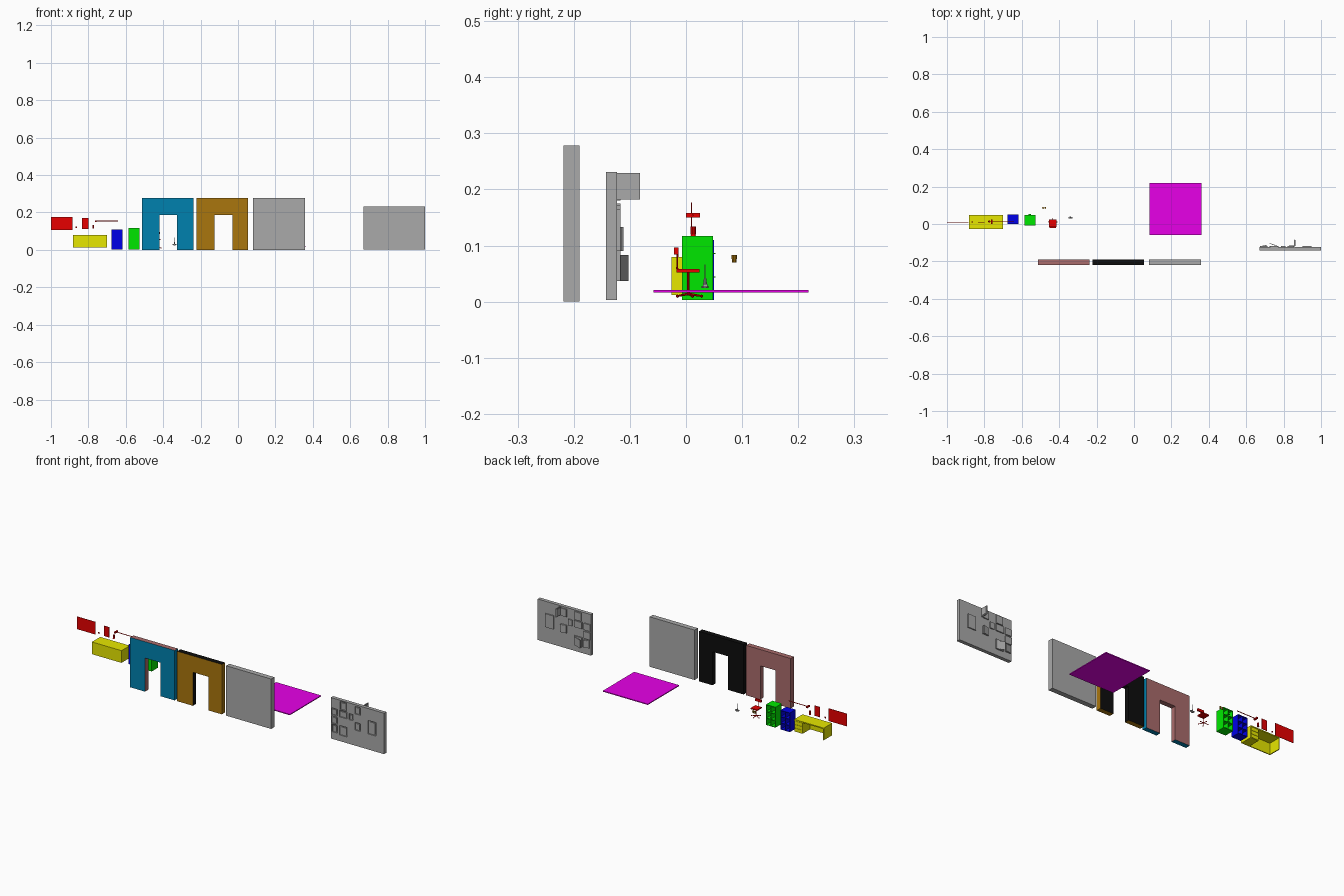
import bpy, bmesh, math
from mathutils import Vector, Matrix

old = bpy.data.objects.get("Cube")
if old:
    bpy.data.objects.remove(old, do_unlink=True)


def material(name, r, g, b):
    m = bpy.data.materials.new(name)
    m.use_nodes = True
    m.diffuse_color = (r, g, b, 1)
    m.node_tree.nodes["Principled BSDF"].inputs["Base Color"].default_value = (r, g, b, 1)
    return m


GREY = material("grey", .4, .4, .4)
TEAL = material("teal", 0, .22, .43)
OCHRE = material("ochre", .4, .18, .004)
ROSE = material("dusty rose", .4, .15, .15)
BLACK = material("black", .004, .004, .004)
MAGENTA = material("magenta", .8, 0, .8)
RED = material("red", .8, 0, 0)
YELLOW = material("yellow", .8, .8, 0)
BLUE = material("blue", 0, 0, .8)
GREEN = material("green", 0, .8, 0)


def finish(name, bm, *mats):
    bmesh.ops.recalc_face_normals(bm, faces=bm.faces)
    me = bpy.data.meshes.new(name)
    bm.to_mesh(me)
    bm.free()
    for m in mats:
        me.materials.append(m)
    ob = bpy.data.objects.new(name, me)
    bpy.context.collection.objects.link(ob)
    return ob


def add_box(bm, x, y, z, turn=0):
    """Box from (min, max) spans, optionally swung about its left edge."""
    vs = bmesh.ops.create_cube(bm, size=1)["verts"]
    for v in vs:
        v.co = Vector([s[0] + (c + .5) * (s[1] - s[0]) for s, c in zip((x, y, z), v.co)])
    if turn:
        bmesh.ops.rotate(bm, verts=vs, cent=(x[0], y[0], z[0]),
                         matrix=Matrix.Rotation(turn, 3, 'Z'))


def boxes(name, mat, *spans):
    bm = bmesh.new()
    for s in spans:
        add_box(bm, *s)
    return finish(name, bm, mat)


def rod(bm, a, b, r, r2=None, sides=10):
    a, b = Vector(a), Vector(b)
    d = b - a
    mat = Matrix.Translation((a + b) / 2) @ d.to_track_quat('Z', 'Y').to_matrix().to_4x4()
    bmesh.ops.create_cone(bm, cap_ends=True, segments=sides, radius1=r,
                          radius2=r if r2 is None else r2, depth=d.length, matrix=mat)


# Walls with doorways: painted on the front, lower and right faces
WALL_Y, WALL_H = (-.218, -.19), .278


def door_wall(name, x0, x1, d0, d1, front, back):
    bm = bmesh.new()
    door_h = .187
    outline = [(x0, 0), (d0, 0), (d0, door_h), (d1, door_h), (d1, 0), (x1, 0),
               (x1, WALL_H), (x0, WALL_H)]
    face = bm.faces.new([bm.verts.new((x, WALL_Y[0], z)) for x, z in outline])
    new = bmesh.ops.extrude_face_region(bm, geom=[face])["geom"]
    for v in new:
        if isinstance(v, bmesh.types.BMVert):
            v.co.y = WALL_Y[1]
    bmesh.ops.recalc_face_normals(bm, faces=bm.faces)
    for f in bm.faces:
        c = f.calc_center_median()
        painted = f.normal.y < -.5 or c.z < .001 or c.x > x1 - .001
        f.material_index = 0 if painted else 1
    return finish(name, bm, front, back)


door_wall("teal_door_wall", -.512, -.238, -.42, -.325, TEAL, ROSE)
door_wall("ochre_door_wall", -.222, .053, -.125, -.03, OCHRE, BLACK)
boxes("plain_wall", GREY, ((.08, .357), WALL_Y, (0, WALL_H)))
boxes("floor", MAGENTA, ((.083, .36), (-.058, .218), (.016, .021)))

# Display wall with sunken square panels, bordered by shallow rims
display = boxes("display_wall", GREY, ((.672, 1), (-.143, -.123), (.003, .231)))
panels = [(.73, .77, .18, .225), (.675, .713, .138, .175), (.725, .773, .138, .175),
          (.785, .81, .138, .172), (.82, .855, .18, .222), (.82, .855, .09, .133),
          (.68, .713, .043, .085), (.725, .773, .037, .09), (.675, .713, .09, .13),
          (.9, .95, .09, .165)]
cutter = boxes("panel_cutter", GREY, *[((a, b), (-.2, -.137), (c, d)) for a, b, c, d in panels])
cutter.hide_render = True
cutter.hide_viewport = True
cut = display.modifiers.new("recesses", 'BOOLEAN')
cut.operation, cut.solver, cut.object = 'DIFFERENCE', 'EXACT', cutter
inset = .006
boxes("inner_panels", GREY, *[((a + inset, b - inset), (-.141, -.136), (c + inset, d - inset))
                              for a, b, c, d in panels])
# Matching blocks, tilted leaves and one open leaf on the rear
boxes("rear_blocks", GREY, *[((a, b), (-.123, -.117), (c, d)) for a, b, c, d in panels])
boxes("tilted_leaves", GREY,
      ((.725, .773), (-.105, -.102), (.037, .083), -.35),
      ((.68, .713), (-.121, -.118), (.043, .083), .2),
      ((.82, .855), (-.121, -.118), (.09, .133), .2))
boxes("open_leaf", GREY, ((.857, .861), (-.123, -.082), (.182, .229)),
      ((.855, .863), (-.118, -.086), (.187, .224)))


# Bookcases open at the rear
def bookcase(name, mat, x0, x1, y0, y1, top, rows):
    t, z0 = .003, .003
    parts = [((x0, x1), (y0, y0 + t), (z0, top))]
    for x in (x0, (x0 + x1 - t) / 2, x1 - t):
        parts.append(((x, x + t), (y0, y1), (z0, top)))
    for i in range(rows + 1):
        z = z0 + (top - t - z0) * i / rows
        parts.append(((x0, x1), (y0, y1), (z, z + t)))
    boxes(name, mat, *parts)


bookcase("green_bookcase", GREEN, -.585, -.527, -.007, .048, .117, 3)
bookcase("blue_bookcase", BLUE, -.675, -.617, 0, .05, .11, 3)
boxes("green_handles", GREEN, *[((-.563, -.55), (.048, .053), (z, z + .002))
                                for z in (.043, .085)])

# Desk with a drawer pedestal
boxes("desk", YELLOW,
      ((-.882, -.7), (-.026, .047), (.074, .08)),
      ((-.882, -.7), (-.026, -.021), (.012, .08)),
      ((-.882, -.877), (-.026, .047), (.012, .08)),
      ((-.75, -.7), (-.026, .045), (.012, .08)))
boxes("desk_drawers", YELLOW, *[((-.747, -.703), (.045, .047), (z, z + .018))
                                for z in (.014, .034, .054)])

# Swivel chair facing the rear
CX, CY = -.435, .004
bm = bmesh.new()
for i in range(5):
    a = math.tau * i / 5 + .3
    tip = (CX + .024 * math.cos(a), CY + .024 * math.sin(a), .01)
    rod(bm, (CX, CY, .014), tip, .0025, .0015, 6)
    bmesh.ops.create_icosphere(bm, subdivisions=1, radius=.003,
                               matrix=Matrix.Translation(tip))
rod(bm, (CX, CY, .012), (CX, CY, .054), .002)
rod(bm, (CX, CY, .054), (CX, CY - .02, .058), .0015)
rod(bm, (CX, CY - .02, .058), (CX, CY - .019, .09), .0015)
add_box(bm, (CX - .02, CX + .02), (-.017, .024), (.052, .058))
add_box(bm, (CX - .018, CX + .018), (-.021, -.013), (.084, .097))
finish("swivel_chair", bm, RED)

# Pictures and a switch
boxes("pictures", RED,
      ((-1, -.885), (.009, .011), (.107, .177)),
      ((-.833, -.8), (.009, .011), (.113, .17)))
boxes("wall_switch", RED, ((-.869, -.862), (.009, .013), (.117, .124)))

# Small ornament
bm = bmesh.new()
rod(bm, (-.774, .013, .114), (-.774, .013, .122), .006, .003)
rod(bm, (-.774, .013, .12), (-.774, .013, .134), .005)
finish("ornament", bm, RED)

# Long thin bar with a guard plate
bm = bmesh.new()
rod(bm, (-.762, .012, .154), (-.642, .012, .154), .002, sides=8)
add_box(bm, (-.764, -.756), (0, .025), (.15, .158))
finish("wall_bar", bm, RED)

# Small lamp
bm = bmesh.new()
rod(bm, (-.34, .034, .024), (-.34, .034, .028), .006)
rod(bm, (-.34, .034, .028), (-.34, .034, .066), .001, sides=6)
rod(bm, (-.34, .034, .028), (-.34, .034, .042), .004, .002)
add_box(bm, (-.35, -.328), (.03, .038), (.026, .032))
finish("lamp", bm, GREY)

# Pair of little cups
bm = bmesh.new()
for x in (-.486, -.474):
    rod(bm, (x, .086, .07), (x, .086, .083), .004, .005)
finish("cups", bm, OCHRE)
